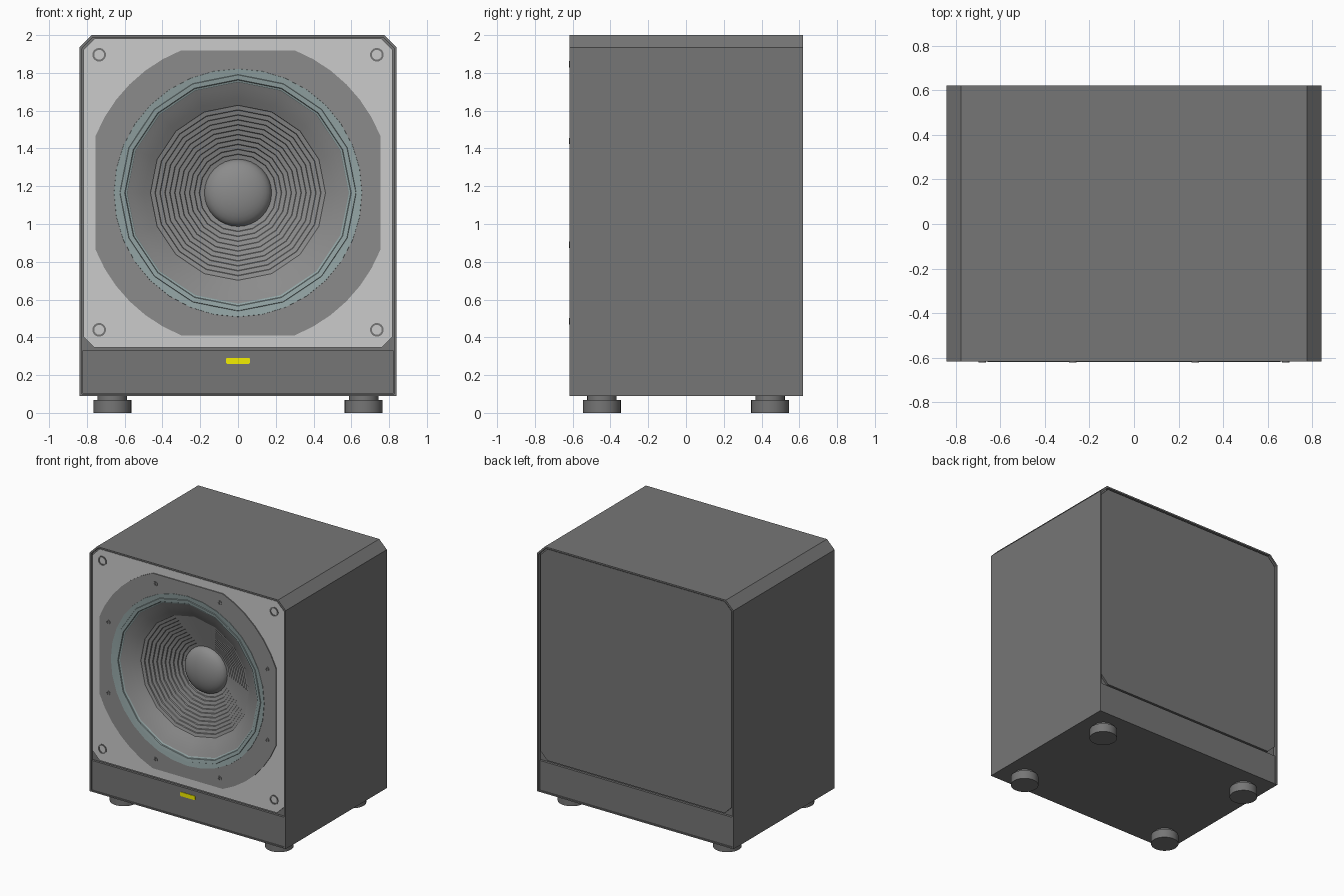
import bpy, bmesh
from math import pi, sin, cos, radians

if "Cube" in bpy.data.objects:
    bpy.data.objects.remove(bpy.data.objects["Cube"])

CZ = 1.165          # height of the driver centre


def paint(name, r, g, b):
    m = bpy.data.materials.new(name)
    m.diffuse_color = (r, g, b, 1)
    m.use_nodes = True
    m.node_tree.nodes["Principled BSDF"].inputs["Base Color"].default_value = m.diffuse_color
    return m


DARK = paint("cabinet_grey", 0.18, 0.18, 0.18)
MID = paint("driver_grey", 0.26, 0.26, 0.26)
LIGHT = paint("baffle_grey", 0.70, 0.70, 0.70)
TEAL = paint("surround_teal", 0.29, 0.37, 0.37)
YELLOW = paint("lamp_yellow", 0.90, 0.86, 0.0)


def finish(ob, mat):
    ob.data.materials.clear()
    ob.data.materials.append(mat)
    bpy.ops.object.select_all(action='DESELECT')
    ob.select_set(True)
    bpy.context.view_layer.objects.active = ob
    bpy.ops.object.shade_smooth_by_angle(angle=radians(30))
    return ob


def circle(r, n, cx=0, cz=CZ):
    return [(cx + r * cos(2 * pi * i / n), cz + r * sin(2 * pi * i / n)) for i in range(n)]


def plate(name, loops, y0, y1, mat):
    """Flat x-z outline (further loops are holes) extruded from y0 to y1."""
    cu = bpy.data.curves.new(name, 'CURVE')
    cu.dimensions = '2D'
    cu.fill_mode = 'BOTH'
    cu.extrude = (y1 - y0) / 2
    for loop in loops:
        s = cu.splines.new('POLY')
        s.points.add(len(loop) - 1)
        for p, (x, z) in zip(s.points, loop):
            p.co = (x, z, 0, 1)
        s.use_cyclic_u = True
    ob = bpy.data.objects.new(name, cu)
    bpy.context.collection.objects.link(ob)
    ob.rotation_euler = (pi / 2, 0, 0)
    ob.location = (0, (y0 + y1) / 2, 0)
    bpy.ops.object.select_all(action='DESELECT')
    ob.select_set(True)
    bpy.context.view_layer.objects.active = ob
    bpy.ops.object.convert(target='MESH')
    ob = bpy.context.view_layer.objects.active
    bm = bmesh.new()
    bm.from_mesh(ob.data)
    bmesh.ops.remove_doubles(bm, verts=bm.verts, dist=1e-5)
    bmesh.ops.recalc_face_normals(bm, faces=bm.faces)
    bm.to_mesh(ob.data)
    bm.free()
    return finish(ob, mat)


def lathe(name, profile, n, mat):
    """Profile of (radius, y), outside to inside, spun about the driver axis."""
    bm = bmesh.new()
    rings = [[bm.verts.new((x, y, z)) for x, z in circle(r, n)] for r, y in profile]
    for a, b in zip(rings, rings[1:]):
        for i in range(n):
            j = (i + 1) % n
            bm.faces.new((a[i], a[j], b[j], b[i]))
    bmesh.ops.remove_doubles(bm, verts=bm.verts, dist=1e-5)
    bm.normal_update()
    if sum(f.normal.y * f.calc_area() for f in bm.faces) > 0:
        bmesh.ops.reverse_faces(bm, faces=bm.faces)
    me = bpy.data.meshes.new(name)
    bm.to_mesh(me)
    bm.free()
    ob = bpy.data.objects.new(name, me)
    bpy.context.collection.objects.link(ob)
    return finish(ob, mat)


def chamfered(w, z0, z1, top, bottom):
    pts = [(w, z0 + bottom), (w, z1 - top), (w - top, z1), (-w + top, z1),
           (-w, z1 - top), (-w, z0 + bottom)]
    if bottom:
        pts += [(-w + bottom, z0), (w - bottom, z0)]
    else:
        pts[5:] = [(-w, z0)]
    return pts


# Cabinet shell: a tube with chamfered top edges
inner = chamfered(0.827, 0.100, 1.988, 0.06, 0)
plate("cabinet_shell", [chamfered(0.84, 0.09, 2.0, 0.065, 0), inner], -0.617, 0.62, DARK)

# Recessed backings, panels and lower strips, front and back
hole = circle(0.66, 32)
panel = chamfered(0.819, 0.345, 1.981, 0.06, 0.06)
strip = [(0.822, 0.102), (0.822, 0.33), (-0.822, 0.33), (-0.822, 0.102)]
plate("front_backing", [inner, hole], -0.595, -0.57, DARK)
plate("back_backing", [inner], 0.57, 0.595, DARK)
plate("front_baffle", [panel, hole], -0.608, -0.594, LIGHT)
plate("back_panel", [panel], 0.594, 0.611, DARK)
plate("front_strip", [strip], -0.612, -0.594, DARK)
plate("back_strip", [strip], 0.594, 0.613, DARK)

# Driver frame: circle with four flats
frame = []
for q in range(4):
    for k in range(7):
        a = q * pi / 2 + radians(21.7 + 46.6 * k / 6)
        frame.append((0.812 * cos(a), CZ + 0.812 * sin(a)))
plate("driver_frame", [frame, circle(0.656, 32)], -0.6155, -0.607, MID)

# Rubber surround: round lip and a coarser stepped roll
lathe("surround_lip", [(0.658, -0.61), (0.656, -0.618), (0.610, -0.612)], 32, TEAL)
lathe("surround_roll", [(0.628, -0.610), (0.624, -0.618), (0.600, -0.614), (0.597, -0.608),
                        (0.588, -0.604), (0.584, -0.598)], 16, TEAL)

# Cone: smooth outer flare, then stepped ribs down to the dust cap
cone = [(0.588, -0.602), (0.56, -0.588), (0.53, -0.572), (0.50, -0.554), (0.466, -0.532)]
steps = 11
for i in range(steps):
    r = 0.466 - 0.026 * i
    y = -0.532 + 0.0135 * i
    cone += [(r - 0.003, y + 0.007), (r - 0.026, y + 0.0135)]
cone.append((0.14, -0.375))
lathe("cone", cone, 16, MID)

# Dust cap: shallow dome
cap = [(0.178 * cos(k * pi / 16), -0.385 - 0.08 * sin(k * pi / 16)) for k in range(9)]
lathe("dust_cap", cap, 32, MID)

# Frame screws with cross slots
for i in range(8):
    a = radians(22 + 90 * (i // 2) + 46 * (i % 2))
    x, z = 0.733 * cos(a), CZ + 0.733 * sin(a)
    s, t = 0.011, 0.002
    cross = [(s, -t), (s, t), (t, t), (t, s), (-t, s), (-t, t), (-s, t), (-s, -t),
             (-t, -t), (-t, -s), (t, -s), (t, -t)]
    plate("frame_screw", [circle(0.017, 16, x, z), [(x + u, z + v) for u, v in cross[:-1]]],
          -0.6205, -0.615, MID)

# Grille sockets in the baffle corners
for x in (-0.735, 0.735):
    for z in (0.44, 1.896):
        plate("grille_socket", [circle(0.036, 24, x, z), circle(0.026, 24, x, z)],
              -0.613, -0.606, DARK)

# Indicator lamp: rounded bar
lamp = []
for cx, cz, a0 in ((0.055, 0.282, 0), (-0.055, 0.282, 90), (-0.055, 0.268, 180), (0.055, 0.268, 270)):
    for k in range(4):
        a = radians(a0 + 30 * k)
        lamp.append((cx + 0.009 * cos(a), cz + 0.009 * sin(a)))
plate("indicator_lamp", [lamp], -0.616, -0.61, YELLOW)

# Feet: pad and narrower neck
for x in (-0.665, 0.665):
    for y in (-0.445, 0.445):
        for name, r, z0, z1 in (("foot_pad", 0.1, 0, 0.068), ("foot_neck", 0.078, 0.066, 0.095)):
            bpy.ops.mesh.primitive_cylinder_add(vertices=32, radius=r, depth=z1 - z0,
                                                location=(x, y, (z0 + z1) / 2))
            ob = bpy.context.object
            ob.name = name
            finish(ob, DARK)
